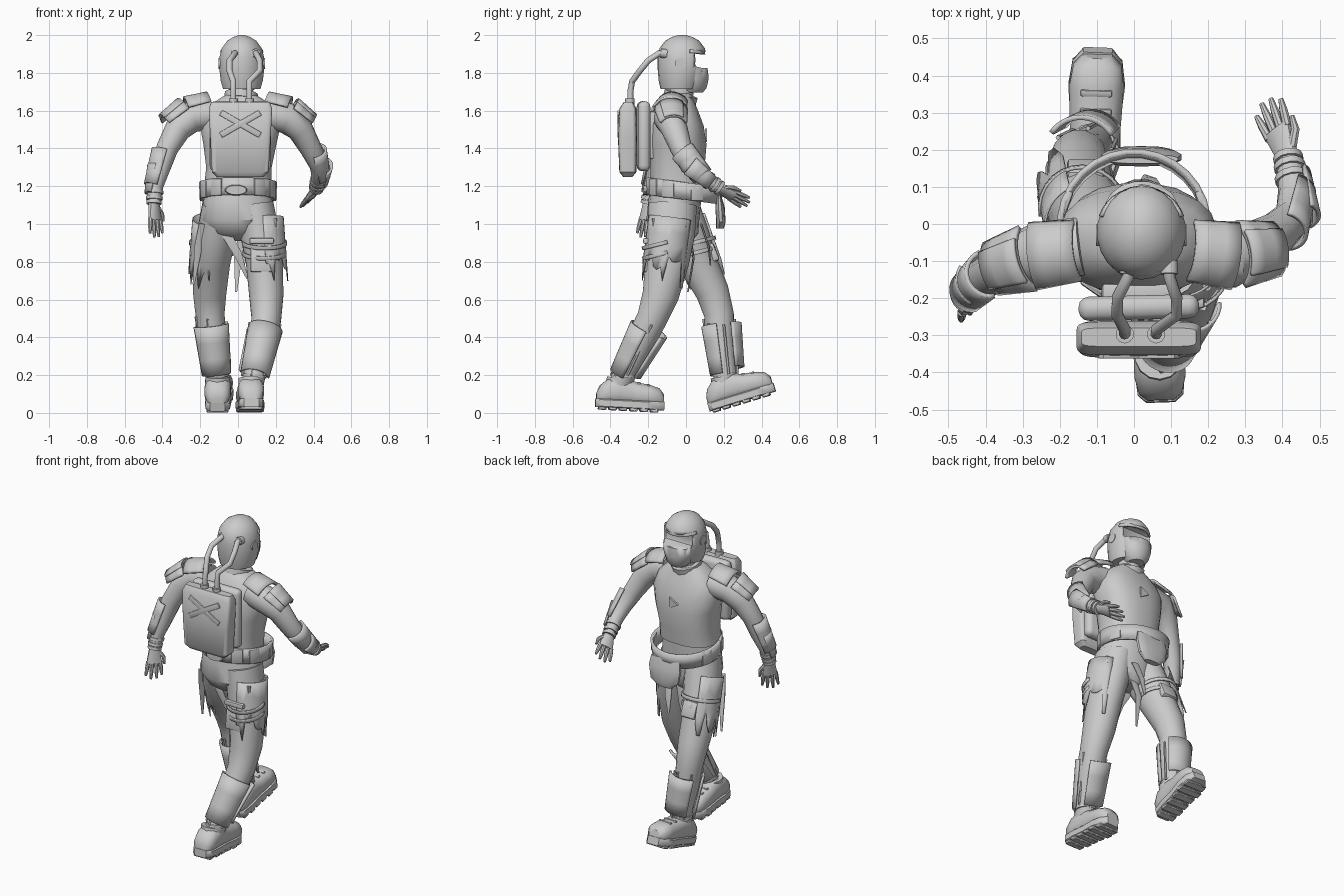
import bpy, bmesh, math, random
from mathutils import Vector as V, Matrix as M

if "Cube" in bpy.data.objects:
    bpy.data.objects.remove(bpy.data.objects["Cube"])
random.seed(4)


def make(name, bm, mat=None):
    bmesh.ops.recalc_face_normals(bm, faces=bm.faces)
    me = bpy.data.meshes.new(name)
    bm.to_mesh(me)
    bm.free()
    ob = bpy.data.objects.new(name, me)
    bpy.context.collection.objects.link(ob)
    if mat:
        ob.matrix_world = mat
    return ob


def spow(x, p):
    return math.copysign(abs(x) ** p, x)


# Skin elliptical rings (point, half width, half depth) along a path
def loft(name, path, n=14, ref=(1, 0, 0), e=2.0, cap=True, axis=None, mat=None):
    bm, rings = bmesh.new(), []
    pts = [V(p[0]) for p in path]
    for i, (_, a, b) in enumerate(path):
        t = V(axis) if axis else pts[min(i + 1, len(pts) - 1)] - pts[max(i - 1, 0)]
        t.normalize()
        u = (V(ref) - t * V(ref).dot(t)).normalized()
        w = t.cross(u)
        ang = [2 * math.pi * (k + .5) / n for k in range(n)]
        rings.append([bm.verts.new(pts[i] + u * a * spow(math.cos(q), 2 / e) + w * b * spow(math.sin(q), 2 / e))
                      for q in ang])
    for r, s in zip(rings, rings[1:]):
        for k in range(n):
            bm.faces.new((r[k], r[(k + 1) % n], s[(k + 1) % n], s[k]))
    if cap:
        bm.faces.new(rings[0])
        bm.faces.new(rings[-1])
    return make(name, bm, mat)


def tube(name, pts, r, n=8, **kw):
    return loft(name, [(p, r, r) for p in pts], n, **kw)


def solidify(ob, t):
    m = ob.modifiers.new("thickness", "SOLIDIFY")
    m.thickness, m.offset = t, 0
    return ob


# Curved plate around part of a limb, with an optional torn hem
def shell(name, p0, p1, r0, r1, d, arc, thick=.012, jag=0.0, n=14):
    p0, p1, d = V(p0), V(p1), V(d)
    t = (p1 - p0).normalized()
    u = (d - t * d.dot(t)).normalized()
    w, bm, rows = t.cross(u), bmesh.new(), []
    hem = [1 - jag * random.random() for k in range(n + 1)]
    for j in range(4):
        row = []
        for k in range(n + 1):
            q = math.radians(arc) * (k / n - .5)
            f = j / 3 * hem[k]
            row.append(bm.verts.new(p0.lerp(p1, f) + (u * math.cos(q) + w * math.sin(q)) * (r0 + (r1 - r0) * f)))
        rows.append(row)
    for r, s in zip(rows, rows[1:]):
        for k in range(n):
            bm.faces.new((r[k], r[k + 1], s[k + 1], s[k]))
    return solidify(make(name, bm), thick)


def box(name, loc, size, bev=.01, rot=None, mat=None, seg=2):
    bm = bmesh.new()
    bmesh.ops.create_cube(bm, size=1, matrix=M.Diagonal((*size, 1)))
    if bev:
        bmesh.ops.bevel(bm, geom=bm.edges[:], offset=bev, segments=seg, affect="EDGES", profile=.5)
    bmesh.ops.transform(bm, matrix=M.Translation(loc) @ (rot or M()), verts=bm.verts)
    return make(name, bm, mat)


Z = (0, 0, 1)
# Torso, pelvis and neck
loft("torso", [((0, -.05, 1.21), .18, .14), ((.005, -.045, 1.3), .175, .145), ((.01, -.04, 1.42), .195, .15),
               ((.012, -.045, 1.52), .215, .14), ((.012, -.05, 1.6), .19, .115), ((.015, -.045, 1.66), .12, .085),
               ((.015, -.035, 1.69), .07, .065)], 20, e=2.5, axis=Z)
loft("pelvis", [((0, -.05, 1.24), .17, .13), ((0, -.06, 1.12), .185, .14), ((.005, -.07, 1.02), .195, .14),
                ((.005, -.05, .95), .16, .115), ((.005, -.03, .91), .05, .06)], 18, axis=Z)
tube("neck", [(.015, -.03, 1.64), (.02, -.015, 1.76)], .065, 12)
tube("collar", [(.015, -.035, 1.655), (.018, -.025, 1.69)], .09, 14)
loft("chest_triangle_plate", [((.02, .1, 1.47), .04, .04), ((.02, .112, 1.47), .04, .04)], 3, axis=(0, 1, 0))

# Loose belt, buckle and pouches
solidify(loft("belt", [((0, -.015, 1.13), .195, .195), ((0, -.003, 1.22), .2, .2)], 28, cap=False), .016)
loft("belt_buckle", [((-.01, -.225, 1.18), .055, .025), ((-.01, -.2, 1.18), .06, .03)], 14)
for a in (20, 160, 205, 235, 305, 335):
    q = math.radians(a)
    box("belt_pouch", (.196 * math.cos(q), -.01 + .196 * math.sin(q), 1.175 - .025 * math.sin(q)), (.022, .07, .09),
        .008, M.Rotation(q, 4, "Z"))
loft("front_pouch", [((.02, .18, .975), .05, .02), ((.02, .185, 1.01), .095, .025), ((.02, .18, 1.09), .11, .025),
                     ((.02, .175, 1.15), .1, .012)], 14, e=2.6, axis=Z)

# Helmet with visor opening and jaw guard
H = .02
helmet = loft("helmet", [((H, -.035, 1.715), .1, .1), ((H, -.03, 1.76), .113, .115), ((H, -.022, 1.82), .12, .128),
                         ((H, -.02, 1.88), .12, .13), ((H, -.02, 1.93), .107, .12), ((H, -.02, 1.97), .078, .09),
                         ((H, -.02, 1.99), .045, .055), ((H, -.02, 2.0), .015, .02)], 22, axis=Z)
jaw = loft("jaw_guard", [((H, .035, 1.695), .05, .055), ((H, .04, 1.72), .075, .07), ((H, .042, 1.77), .09, .08),
                         ((H, .04, 1.83), .1, .075)], 16, axis=Z)
cutter = box("visor_cutter", (H, .13, 1.868), (.2, .2, .085), .02)
cutter.hide_render = True
cutter.display_type = "WIRE"
for ob in (helmet, jaw):
    b = ob.modifiers.new("visor", "BOOLEAN")
    b.operation, b.object, b.solver = "DIFFERENCE", cutter, "EXACT"
shell("brow_rim", (H, -.02, 1.912), (H, -.018, 1.928), .117, .112, (0, 1, 0), 140)
for s in (-1, 1):
    tube("ear_cap", [(H + s * .1, -.03, 1.85), (H + s * .122, -.03, 1.85)], .03, 12, ref=Z)

# Backpack, frame and crossed stiffening ribs
yaw = M.Rotation(math.radians(1.5), 4, "Z")
loft("backpack", [((.012, -.308, 1.25), .125, .025), ((.012, -.308, 1.275), .15, .045), ((.013, -.31, 1.45), .16, .05),
                  ((.013, -.308, 1.61), .168, .045), ((.013, -.305, 1.645), .155, .025)], 28, e=7, axis=Z)
box("backpack_frame", (.013, -.225, 1.465), (.325, .065, .37), .028, yaw, seg=3)
box("backpack_mount", (.013, -.19, 1.47), (.2, .06, .25), .01)
for s in (-1, 1):
    box("backpack_rib", (.013, -.357, 1.53), (.24, .012, .032), .004, M.Rotation(s * .52, 4, "Y"))

# Breathing hoses from helmet to pack
for x0, xm, x1 in ((-.015, -.045, -.025), (.095, .115, .06)):
    tube("air_hose", [(x0, -.1, 1.905), (x0, -.14, 1.905), (xm, -.2, 1.865), (xm, -.245, 1.81), (x1, -.285, 1.755),
                      (x1, -.295, 1.7), (x1, -.295, 1.63)], .016, 10)
    tube("hose_fitting", [(x0, -.1, 1.9), (x0, -.135, 1.905)], .024, 10)
    tube("hose_socket", [(x1, -.297, 1.63), (x1, -.297, 1.665)], .025, 10)


# Hand with four fingers and a thumb
def hand(side_name, wrist, d, side, thumb):
    w, d = V(wrist), V(d).normalized()
    s = (V(side) - d * V(side).dot(d)).normalized()
    loft(side_name + "_palm", [(w - d * .02, .028, .024), (w + d * .03, .036, .02), (w + d * .09, .046, .016)],
         10, ref=s, e=2.6)
    for i in range(4):
        k = i - 1.5
        b = w + d * .08 + s * k * .023
        f = (d + s * k * .1).normalized()
        ln = (.085, .105, .1, .08)[i]
        loft(side_name + "_finger", [(b, .013, .013), (b + f * ln * .6, .0115, .0115), (b + f * ln, .007, .007)],
             8, ref=s)
    b = w + d * .02 + s * thumb * .025
    loft(side_name + "_thumb", [(b, .014, .013), (b + d * .035 + s * thumb * .03, .012, .012),
                                (b + d * .075 + s * thumb * .035, .007, .007)], 8, ref=s)


# Arms: shoulder to wrist, then pads, guards and wrist bands
arms = {
    "left": [(-.14, -.06, 1.58), (-.25, -.075, 1.565), (-.32, -.1, 1.5), (-.375, -.13, 1.4), (-.41, -.15, 1.3),
             (-.44, -.18, 1.2), (-.445, -.2, 1.11)],
    "right": [(.16, -.08, 1.58), (.26, -.09, 1.56), (.33, -.06, 1.5), (.385, -.025, 1.4), (.432, .02, 1.31),
              (.432, .09, 1.25), (.415, .18, 1.19)]}
radii = (.08, .083, .07, .058, .053, .044, .032)
for nm, pts in arms.items():
    s = -1 if nm == "left" else 1
    loft(nm + "_arm", [(p, r, r) for p, r in zip(pts, radii)], 14, ref=(0, 1, 0))
    out = (s, -.3, .2)
    p = [V(q) for q in pts]
    shell(nm + "_elbow_guard", p[3].lerp(p[4], .15) + V((s * .01, 0, 0)), p[5], .063, .054, out, 170)
    shell(nm + "_forearm_plate", p[4], p[5].lerp(p[6], .5), .066, .048, out, 100)
    for f in (.35, .7, .95):
        c, t = p[5].lerp(p[6], f), (p[6] - p[5]).normalized()
        tube(nm + "_wrist_band", [c - t * .009, c + t * .009], .05 - .01 * f, 12, ref=(1, .3, .2))
    inner = V((s * .14, -.07, 1.61))
    mid = V((s * .26, -.085, 1.575))
    tip = V((s * .365, -.115 if s < 0 else -.07, 1.505))
    shell(nm + "_shoulder_pad_inner", inner, mid, .088, .098, (0, 0, 1), 125, .014)
    shell(nm + "_shoulder_pad_outer", mid, tip, .098, .078, (0, 0, 1), 125, .014)
    shell(nm + "_shoulder_trim", mid, tip, .106, .088, (0, 0, 1), 70, .01)
hand("left", arms["left"][-1], (.08, -.16, -1), (.7, .7, 0), 1)
hand("right", arms["right"][-1], (-.33, .85, -.48), (.75, .1, .65), 1)

# Legs: hip to ankle, with elliptical sections
legs = {
    "left": [((-.09, -.05, 1.1), .1, .12), ((-.115, 0, .94), .105, .125), ((-.14, .06, .8), .1, .105),
             ((-.15, .14, .64), .09, .09), ((-.148, .175, .52), .078, .08), ((-.135, .175, .4), .075, .08),
             ((-.115, .2, .25), .06, .065), ((-.11, .22, .1), .055, .06)],
    "right": [((.09, -.07, 1.1), .1, .13), ((.115, -.08, .95), .105, .13), ((.14, -.1, .8), .1, .118),
              ((.15, -.135, .62), .092, .098), ((.15, -.18, .5), .08, .082), ((.135, -.24, .38), .075, .08),
              ((.095, -.315, .24), .06, .065), ((.07, -.365, .1), .055, .06)]}
for nm, path in legs.items():
    s = -1 if nm == "left" else 1
    loft(nm + "_leg", path, 16)
    p = [V(q[0]) for q in path]
    top, bot = p[4].lerp(p[5], .45), p[6].lerp(p[7], .3)
    fwd = (0, 1, .3)
    shell(nm + "_shin_guard", top + V((0, .015, 0)), bot + V((0, .012, .03)), .098, .085, fwd, 115, .014)
    shell(nm + "_calf_guard", top, bot, .09, .074, (0, -1, -.3), 165, .01)
    for k in range(6):
        a = k * 1.05 + .3
        o = V((math.cos(a), math.sin(a), 0)) * .085
        tube(nm + "_shin_strip", [top + o + V((0, 0, random.uniform(0, .05))), bot + o * .8], .007, 5)
    tube(nm + "_ankle_wrap", [bot + V((0, 0, .01)), bot + V((0, 0, -.012))], .066, 14)
    # Torn cloth hugging the outer thigh
    shell(nm + "_torn_cloth", p[1] + V((s * .008, 0, .08)), p[2].lerp(p[3], .75), .116, .118, (s, -.2, 0), 150, .006,
          .45, 16)
    for dz, r in ((.11, .115), (.055, .113)):
        shell(nm + "_thigh_strap", p[2] + V((0, -.02, dz)), p[2] + V((0, -.015, dz - .02)), r, r, (0, -s, 0), 200, .008)

# Thigh pockets, cartridge row and hanging scraps
box("back_thigh_pocket", (.125, -.205, .81), (.12, .03, .13), .01, M.Rotation(-.1, 4, "X"))
box("back_pocket_flap", (.125, -.212, .91), (.13, .03, .03), .008)
box("front_thigh_pocket", (-.13, .14, .85), (.1, .045, .1), .012, M.Rotation(.4, 4, "X"))
for k in range(6):
    y = -.17 + k * .033
    tube("cartridge", [(.225 - 4 * (y + .085) ** 2, y, .985), (.225 - 4 * (y + .085) ** 2, y, 1.03)], .012, 8)
for a, b, c in (((-.07, -.12, .96), (0, -.12, .84), (.05, -.09, .71)), ((.03, .02, .95), (0, .04, .82), (-.01, .01, .64)),
                ((-.18, -.1, 1.0), (-.21, -.06, .88), (-.235, -.02, .68)), ((.06, .08, 1.0), (.04, .12, .88), (.03, .13, .78))):
    loft("cloth_scrap", [(a, .03, .006), (b, .024, .006), (c, .006, .004)], 6)


# Boots with treaded soles
def boot(nm, loc, pitch, turn):
    mat = M.Translation(loc) @ M.Rotation(turn, 4, "Z") @ M.Rotation(pitch, 4, "X")
    prof = [(-.122, .035, .06), (-.105, .058, .1), (-.06, .07, .14), (.0, .07, .155), (.04, .069, .145),
            (.09, .072, .125), (.16, .074, .115), (.21, .066, .1), (.235, .04, .07)]
    loft(nm + "_boot", [((0, y, .03 + h / 2), w, h / 2) for y, w, h in prof], 16, e=2.5, axis=(0, 1, 0), mat=mat)
    sole = ((-.125, .04), (-.105, .062), (-.03, .07), (.05, .068), (.14, .077), (.205, .068), (.24, .04))
    loft(nm + "_sole", [((0, y, .036), w, .024) for y, w in sole], 12, e=8, axis=(0, 1, 0), mat=mat)
    for y, w in ((-.088, .115), (-.033, .13), (.022, .13), (.077, .135), (.132, .148), (.187, .135)):
        box(nm + "_tread", (0, y, .0125), (w, .042, .025), .004, mat=mat, seg=1)
    for y, z in ((.1, .15), (.15, .142)):
        box(nm + "_boot_strap", (0, y, z), (.085, .018, .012), .004, mat=mat)
    tube(nm + "_boot_cuff", [(0, -.01, .13), (0, -.005, .17)], .066, 14, mat=mat)


boot("left", (-.105, .25, .032), math.radians(17), math.radians(-2))
boot("right", (.068, -.357, .012), math.radians(-3), math.radians(2))

# Smooth shading with sharp edges kept
for ob in bpy.data.objects:
    ob.select_set(True)
bpy.context.view_layer.objects.active = helmet
bpy.ops.object.shade_smooth_by_angle(angle=math.radians(38))
cutter.hide_set(True)
